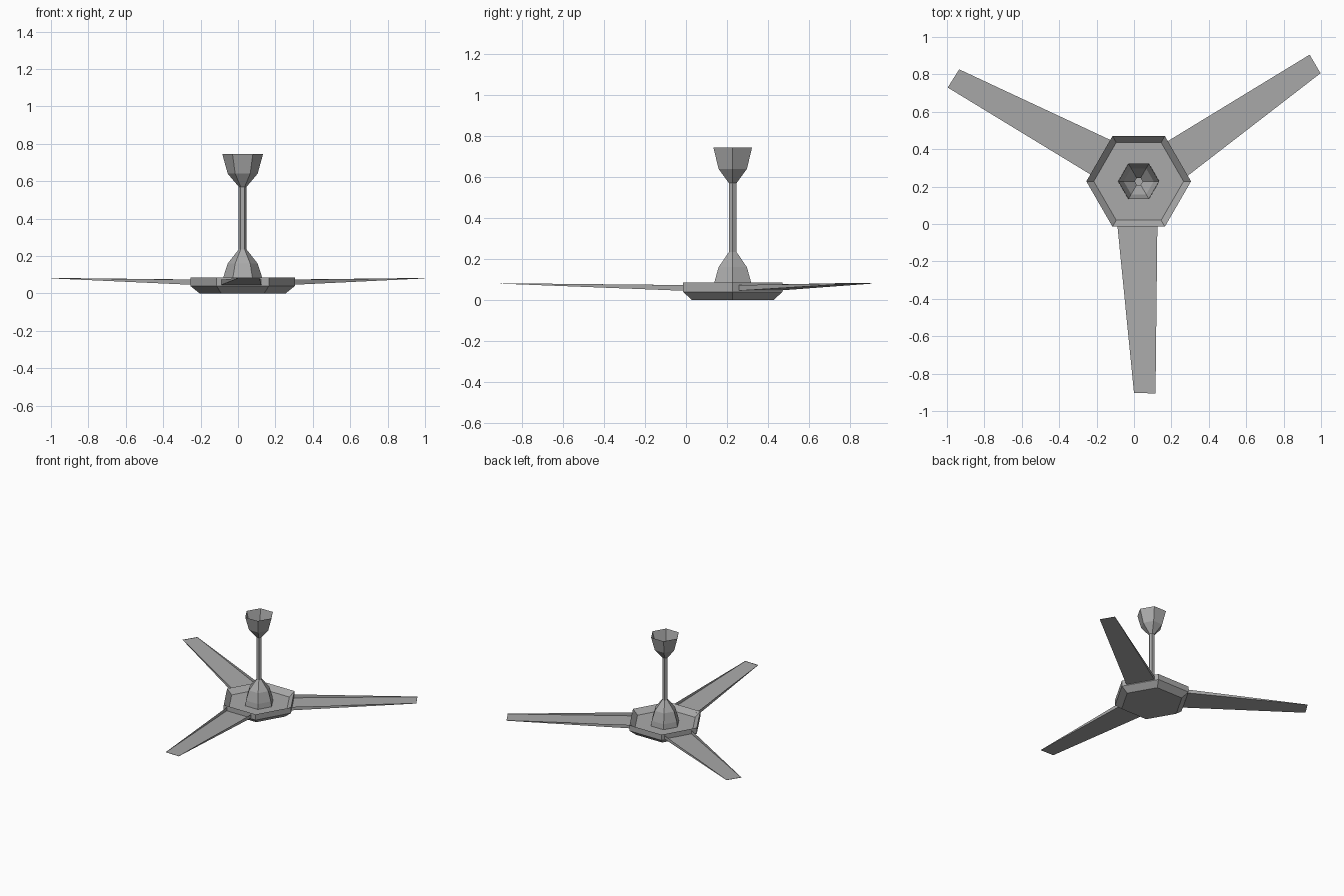
import bpy, bmesh, math
from mathutils import Matrix

cube = bpy.data.objects.get("Cube")
if cube:
    bpy.data.objects.remove(cube, do_unlink=True)

CENTRE = (0.025, 0.228, 0)

grey = bpy.data.materials.new("plain grey")
grey.use_nodes = True
colour = (0.4, 0.4, 0.4, 1)
grey.diffuse_color = colour
grey.node_tree.nodes["Principled BSDF"].inputs["Base Color"].default_value = colour


def finish(name, bm):
    mesh = bpy.data.meshes.new(name)
    bm.to_mesh(mesh)
    bm.free()
    mesh.materials.append(grey)
    obj = bpy.data.objects.new(name, mesh)
    obj.location = CENTRE
    bpy.context.collection.objects.link(obj)
    return obj


def hex_lathe(name, profile, cap_ends=False):
    """Six-sided turned part; the profile is (radius, height) pairs, bottom to top."""
    bm = bmesh.new()
    rings = []
    for r, z in profile:
        angles = [i * math.tau / 6 for i in range(6)]
        rings.append([bm.verts.new((r * math.cos(a), r * math.sin(a), z)) for a in angles])
    for low, high in zip(rings, rings[1:]):
        for i in range(6):
            j = (i + 1) % 6
            bm.faces.new((low[i], low[j], high[j], high[i]))
    if cap_ends:
        bm.faces.new(rings[0][::-1])
        bm.faces.new(rings[-1])
    return finish(name, bm)


# Motor housing with a sunken top
hex_lathe("motor_housing",
          [(0.23, 0), (0.28, 0.04), (0.28, 0.085), (0.24, 0.045)], cap_ends=True)

# Hanging stem: flared base, thin rod and open ceiling cup
hex_lathe("stem_base", [(0.11, 0.045), (0.104, 0.085), (0.08, 0.16), (0.021, 0.235)])
hex_lathe("down_rod", [(0.021, 0.235), (0.021, 0.57)])
hex_lathe("ceiling_cup", [(0.021, 0.57), (0.08, 0.64), (0.109, 0.745)])


# Blades: shallow troughs that taper to a thin tip
def blade(name, degrees):
    bm = bmesh.new()
    outline = [(-0.115, -0.224), (0.1, -0.231), (0.09, -1.134), (-0.025, -1.131)]
    bottom_z = [0.045, 0.045, 0.08, 0.08]
    top_z = [0.073, 0.073, 0.082, 0.082]
    low = [bm.verts.new((x, y, z)) for (x, y), z in zip(outline, bottom_z)]
    high = [bm.verts.new((x, y, z)) for (x, y), z in zip(outline, top_z)]
    bm.faces.new(low)
    for i in (1, 2, 3):
        j = (i + 1) % 4
        bm.faces.new((low[j], low[i], high[i], high[j]))
    bmesh.ops.transform(bm, matrix=Matrix.Rotation(math.radians(degrees), 4, 'Z'), verts=bm.verts)
    finish(name, bm)


for name, degrees in (("front_blade", 0), ("left_blade", 122), ("right_blade", -120.7)):
    blade(name, degrees)
